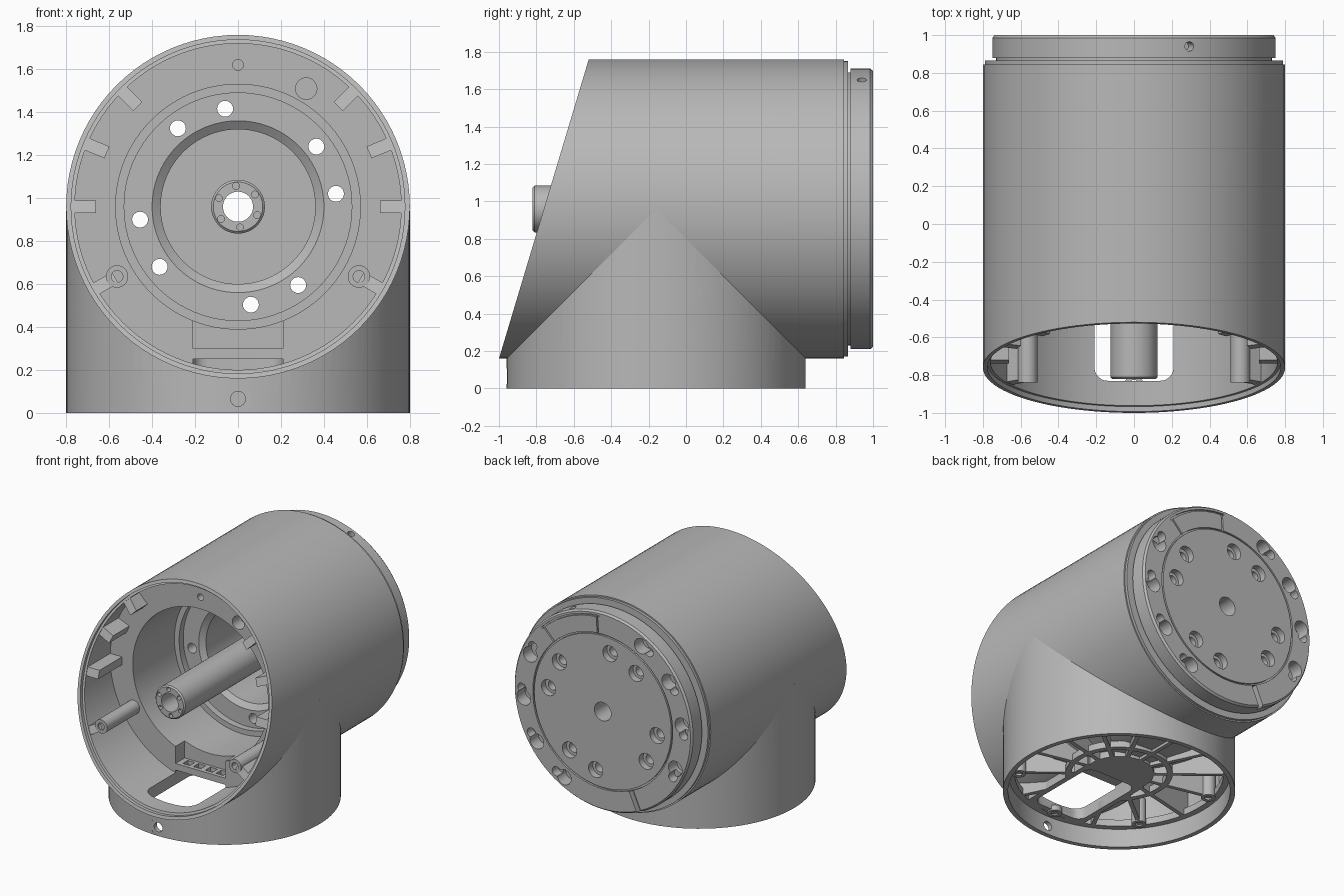
import bpy, bmesh
from math import sin, cos, radians, atan, pi
from mathutils import Matrix, Vector

if "Cube" in bpy.data.objects:
    bpy.data.objects.remove(bpy.data.objects["Cube"])

AXIS = 0.96      # height of the horizontal axis
BASE_Y = -0.16   # centre of the upright socket
WALL = -0.45     # front of the inner wall
SEG = 96

grey = bpy.data.materials.new("machined_grey")
grey.use_nodes = True
colour = (0.48, 0.48, 0.48, 1)
grey.diffuse_color = colour
grey.node_tree.nodes["Principled BSDF"].inputs["Base Color"].default_value = colour


def make(name, bm):
    bmesh.ops.recalc_face_normals(bm, faces=bm.faces)
    mesh = bpy.data.meshes.new(name)
    bm.to_mesh(mesh)
    bm.free()
    obj = bpy.data.objects.new(name, mesh)
    bpy.context.collection.objects.link(obj)
    mesh.materials.append(grey)
    return obj


def add_cyl(bm, r, p, q, seg=24):
    p, q = Vector(p), Vector(q)
    turn = (q - p).to_track_quat('Z', 'Y').to_matrix().to_4x4()
    bmesh.ops.create_cone(bm, cap_ends=True, segments=seg, radius1=r, radius2=r,
                          depth=(q - p).length, matrix=Matrix.Translation((p + q) / 2) @ turn)


def add_box(bm, centre, size, rot=Matrix()):
    bmesh.ops.create_cube(bm, size=1, matrix=Matrix.Translation(centre) @ rot
                          @ Matrix.Diagonal((*size, 1)))


def cyls(name, items):
    bm = bmesh.new()
    for r, p, q, seg in items:
        add_cyl(bm, r, p, q, seg)
    return make(name, bm)


def boxes(name, items):
    bm = bmesh.new()
    for item in items:
        add_box(bm, *item)
    return make(name, bm)


def lathe(name, profile):
    bm = bmesh.new()
    verts = [bm.verts.new((r, y, AXIS)) for r, y in profile]
    edges = [bm.edges.new((verts[i - 1], verts[i])) for i in range(len(verts))]
    bmesh.ops.spin(bm, geom=verts + edges, cent=(0, 0, AXIS), axis=(0, 1, 0),
                   angle=2 * pi, steps=SEG, use_merge=True)
    bmesh.ops.remove_doubles(bm, verts=bm.verts, dist=1e-5)
    return make(name, bm)


def cut(obj, tool, overlap=False):
    mod = obj.modifiers.new("cut", 'BOOLEAN')
    mod.operation, mod.solver, mod.object = 'DIFFERENCE', 'EXACT', tool
    mod.use_self = overlap
    bpy.context.view_layer.objects.active = obj
    bpy.ops.object.modifier_apply(modifier=mod.name)
    bpy.data.objects.remove(tool)


def polar(r, deg, y):
    a = radians(deg)
    return Vector((r * cos(a), y, AXIS + r * sin(a)))


def spin_y(deg):
    return Matrix.Rotation(-radians(deg), 4, 'Y')


def slant_box(inset=0):
    tilt = atan(0.3)
    normal = Vector((0, cos(tilt), -sin(tilt)))
    centre = Vector((0, -0.76, AXIS)) - normal * (1 - inset)
    return boxes("slant_cutter", [(centre, (3, 2, 4), Matrix.Rotation(-tilt, 4, 'X'))])


def window():
    bm = bmesh.new()
    add_box(bm, (0, -0.53, 0.07), (0.42, 0.6, 0.36))
    upright = [e for e in bm.edges if abs(e.verts[0].co.z - e.verts[1].co.z) > 0.1]
    bmesh.ops.bevel(bm, geom=upright, offset=0.07, segments=5, affect='EDGES', profile=0.5)
    return make("window_cutter", bm)


# horizontal housing with inner wall, stepped seat and rear flange
housing = lathe("housing", [
    (.8, -1.3), (.8, .845), (.79, .845), (.79, .865), (.73, .865), (.73, .88),
    (.75, .88), (.75, .985), (.738, 1), (.588, 1), (.588, .985), (.576, .985),
    (.576, 1), (.07, 1), (.07, .6), (.36, .6), (.36, .13), (.4, .1), (.53, .1),
    (.53, .05), (.57, .05), (.57, WALL), (.76, WALL), (.76, -1.3)])
cut(housing, slant_box())
# shallow lip inside the slanted rim
lip = cyls("lip_cutter", [(.777, (0, -1.5, AXIS), (0, WALL - .01, AXIS), SEG)])
far = slant_box(0.025)
mod = lip.modifiers.new("trim", 'BOOLEAN')
mod.operation, mod.solver, mod.object = 'INTERSECT', 'EXACT', far
bpy.context.view_layer.objects.active = lip
bpy.ops.object.modifier_apply(modifier=mod.name)
bpy.data.objects.remove(far)
cut(housing, lip)
cut(housing, window())

# notch and small pockets in the inner wall
cut(housing, boxes("notch_cutter", [((0, WALL + .04, .38), (.42, .14, .16))]))
cut(housing, boxes("pocket_cutter", [((x, WALL + .06, .3), (.06, .06, .06))
                                     for x in (-.14, -.05, .05, .14)]))

# bolt holes through the rear plate, with counterbores
bolts = [q * 90 + d for q in range(4) for d in (7.5, 37.5)]
bolts = [a + (90 if 90 < a < 0 else 0) for a in bolts]
cut(housing, cyls("bolt_cutter", [(.037, polar(.46, a, 0), polar(.46, a, 1.1), 24) for a in bolts]))
cut(housing, cyls("counterbore_cutter",
                  [(.06, polar(.46, a, .95), polar(.46, a, 1.1), 24) for a in bolts]))

# keyhole sockets around the flange
sockets = [s + a for s in (0, 180) for a in (-61, -34, -6, 24)]
cut(housing, cyls("socket_cutter", [(.058, polar(.668, a, .9), polar(.668, a, 1.1), 24)
                                    for a in sockets]))
cut(housing, cyls("keyway_cutter", [(.035, polar(.68, a + 6, .93), polar(.68, a + 6, 1.1), 20)
                                    for a in sockets]))
cut(housing, boxes("rim_notch_cutter", [(polar(.67, 246, 1), (.16, .08, .04), spin_y(246))]))

# engraved outline of the top key
outline = [(polar(.65, 66 + d, 1), (.14, .03, .012), spin_y(66 + d)) for d in (-20, 20)]
outline += [(polar(.715, 66 + d, 1), (.012, .03, .09), spin_y(66 + d)) for d in range(-18, 19, 6)]
cut(housing, boxes("outline_cutter", outline), True)

# screw holes in the inner wall and flange edge
cut(housing, cyls("screw_cutter", [
    (.05, polar(.635, 60, WALL - .05), polar(.635, 60, WALL + .1), 24),
    (.025, polar(.66, 90, WALL - .05), polar(.66, 90, WALL + .15), 20),
    (.025, polar(.68, 67, .94), polar(.8, 67, .94), 20)]))

# upright socket, trimmed where it meets the housing
base = cyls("base_socket", [(.8, (0, BASE_Y, 0), (0, BASE_Y, .94), SEG)])
cut(base, cyls("base_bore", [(.765, (0, BASE_Y, -.1), (0, BASE_Y, 1.1), SEG)]))
cut(base, cyls("housing_bore", [(.785, (0, -2, AXIS), (0, 2, AXIS), SEG)]))
cut(base, cyls("front_hole", [(.035, (0, -1.1, .065), (0, -.8, .065), 24)]))
cut(base, cyls("front_spotface", [(.065, (0, -1.1, .065), (0, -.957, .065), 24)]))

# radial ribs under the housing
parts = [housing, base]
LOW = 0.14
for i in range(14):
    a = 2 * pi * (i + .5) / 14
    centre = (0.47 * cos(a), BASE_Y + 0.47 * sin(a), .45)
    rib = boxes("rib", [(centre, (.6, .03, .9 - 2 * (LOW - .0)), Matrix.Rotation(a, 4, 'Z'))])
    cut(rib, cyls("bore", [(.79, (0, -2, AXIS), (0, 2, AXIS), SEG)]))
    cut(rib, window())
    parts.append(rib)
    # screw eyes at some rib ends
    if i % 2 == 0:
        x, y = .69 * cos(a), BASE_Y + .69 * sin(a)
        eye = cyls("screw_eye", [(.05, (x, y, LOW - .01), (x, y, .32), 20)])
        cut(eye, cyls("eye_hole", [(.025, (x, y, 0), (x, y, .25), 16)]))
        cut(eye, cyls("bore", [(.79, (0, -2, AXIS), (0, 2, AXIS), SEG)]))
        parts.append(eye)


# rib rings, hub and window frame
def ring(name, outer, inner):
    obj = cyls(name, [(outer, (0, BASE_Y, LOW), (0, BASE_Y, LOW + .05), 64)])
    cut(obj, cyls("ring_bore", [(inner, (0, BASE_Y, 0), (0, BASE_Y, 1), 64)]))
    return obj


frame = boxes("window_frame", [((0, -.53, LOW + .03), (.5, .68, .06))])
hub = cyls("rib_hub", [(.24, (0, BASE_Y, LOW), (0, BASE_Y, LOW + .06), 48)])
for obj in (ring("outer_rib_ring", .77, .72), ring("inner_rib_ring", .37, .33), frame, hub):
    cut(obj, window())
    cut(obj, cyls("bore", [(.79, (0, -2, AXIS), (0, 2, AXIS), SEG)]))
    parts.append(obj)

# hollow central shaft with screw holes in its end
shaft = lathe("shaft", [(.115, -.82), (.125, -.81), (.125, .62), (.07, .62), (.07, -.82)])
cut(shaft, cyls("shaft_screws", [(.016, polar(.097, a, -.9), polar(.097, a, -.76), 12)
                                 for a in range(36, 396, 60)]))
parts.append(shaft)

# locating tabs inside the rim
for a in (0, 22.5, 45, 135, 157.5, 180, 210, 330):
    tab = boxes("locating_tab", [(polar(.713, a, -.7), (.105, .52, .06), spin_y(a))])
    cut(tab, slant_box(0.03))
    parts.append(tab)

# screw posts
for a in (210, 330):
    post = cyls("screw_post", [(.052, polar(.65, a, -.84), polar(.65, a, WALL + .02), 24)])
    cut(post, cyls("post_hole", [(.027, polar(.65, a, -.9), polar(.65, a, -.7), 16)]))
    parts.append(post)

# smooth curved faces, keep edges crisp
bpy.ops.object.select_all(action='DESELECT')
for obj in parts:
    obj.select_set(True)
bpy.context.view_layer.objects.active = housing
bpy.ops.object.shade_smooth_by_angle(angle=radians(30))
